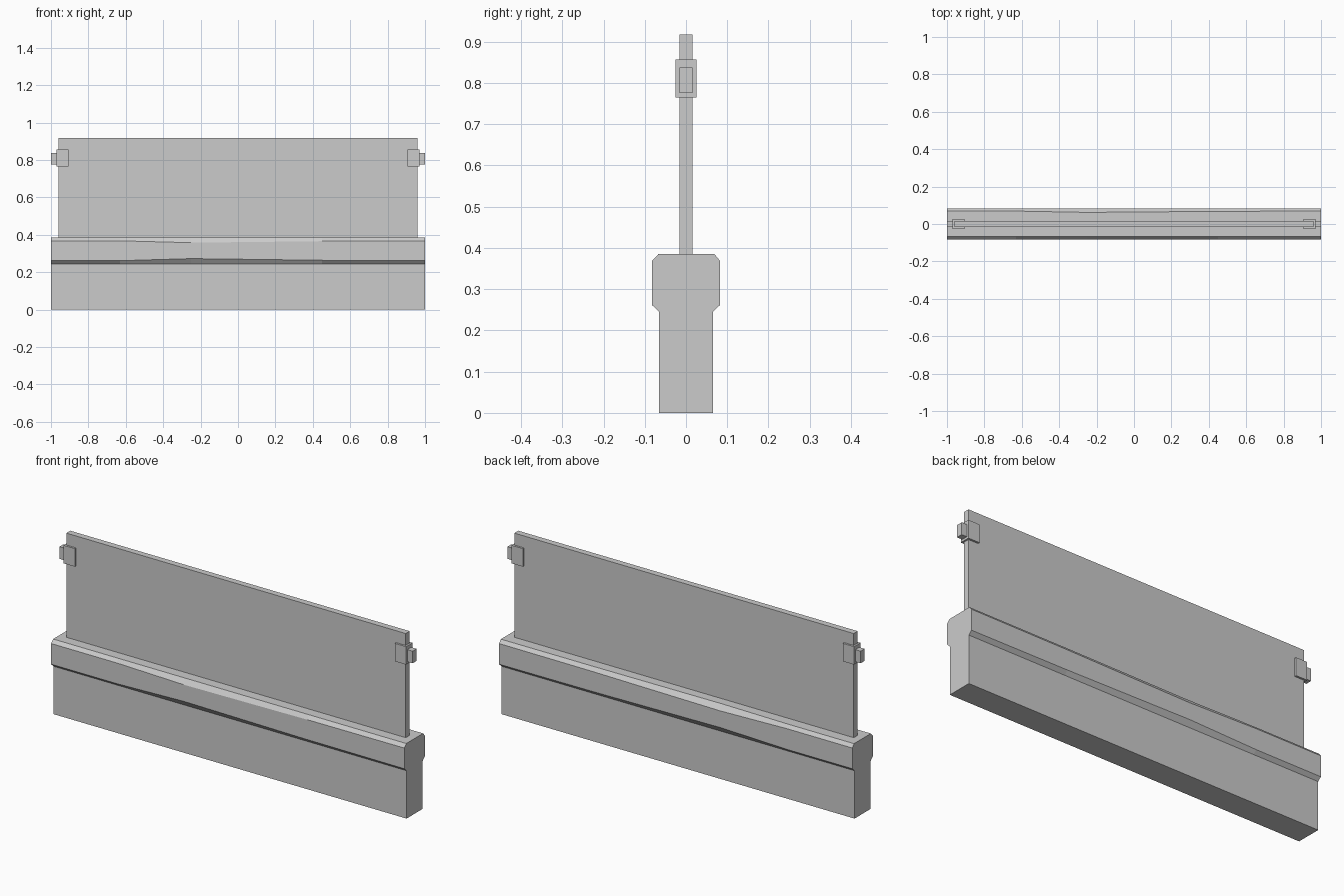
import bpy
import bmesh

cube = bpy.data.objects.get("Cube")
if cube:
    bpy.data.objects.remove(cube, do_unlink=True)

GREY = (0.6, 0.6, 0.6, 1.0)
grey = bpy.data.materials.new("plain grey")
grey.use_nodes = True
grey.diffuse_color = GREY
grey.node_tree.nodes["Principled BSDF"].inputs["Base Color"].default_value = GREY


def finish(name, bm):
    bmesh.ops.recalc_face_normals(bm, faces=bm.faces)
    mesh = bpy.data.meshes.new(name)
    bm.to_mesh(mesh)
    bm.free()
    mesh.materials.append(grey)
    obj = bpy.data.objects.new(name, mesh)
    bpy.context.collection.objects.link(obj)
    return obj


def box(name, x, y, z):
    """Box spanning the given (low, high) ranges."""
    bm = bmesh.new()
    bmesh.ops.create_cube(bm, size=1)
    for v in bm.verts:
        for i, (low, high) in enumerate((x, y, z)):
            v.co[i] = high if v.co[i] > 0 else low
    return finish(name, bm)


def wall_profile(wear):
    """Cross-section of the wall; wear widens the chamfers of the cap."""
    low, high = 0.262 + 0.011 * wear, 0.368 - 0.010 * wear
    return [(-0.065, 0), (0.065, 0), (0.065, 0.245), (0.083, low),
            (0.083, high), (0.069 - 0.007 * wear, 0.385),
            (-0.067, 0.385), (-0.083, high), (-0.083, low), (-0.065, 0.245)]


# Low wall with a chamfered cap, worn a little off centre
bm = bmesh.new()
rings = []
for x, wear in ((-1, 0), (-0.63, 0), (-0.25, 1), (0.45, 0.2), (1, 0)):
    rings.append([bm.verts.new((x, y, z)) for y, z in wall_profile(wear)])
for a, b in zip(rings, rings[1:]):
    for i in range(len(a)):
        j = (i + 1) % len(a)
        bm.faces.new((a[i], a[j], b[j], b[i]))
bm.faces.new(rings[0])
bm.faces.new(rings[-1])
finish("low_wall", bm)

# Thin upright panel standing on the wall
box("panel", (-0.961, 0.961), (-0.016, 0.016), (0.38, 0.918))

# Clamps and connecting pins at both ends
for side, s in (("left", 1), ("right", -1)):
    box(side + "_clamp", sorted((s * 0.906, s * 0.97)), (-0.026, 0.026), (0.765, 0.857))
    box(side + "_pin", sorted((s * 0.96, s * 1.0)), (-0.016, 0.016), (0.776, 0.838))
